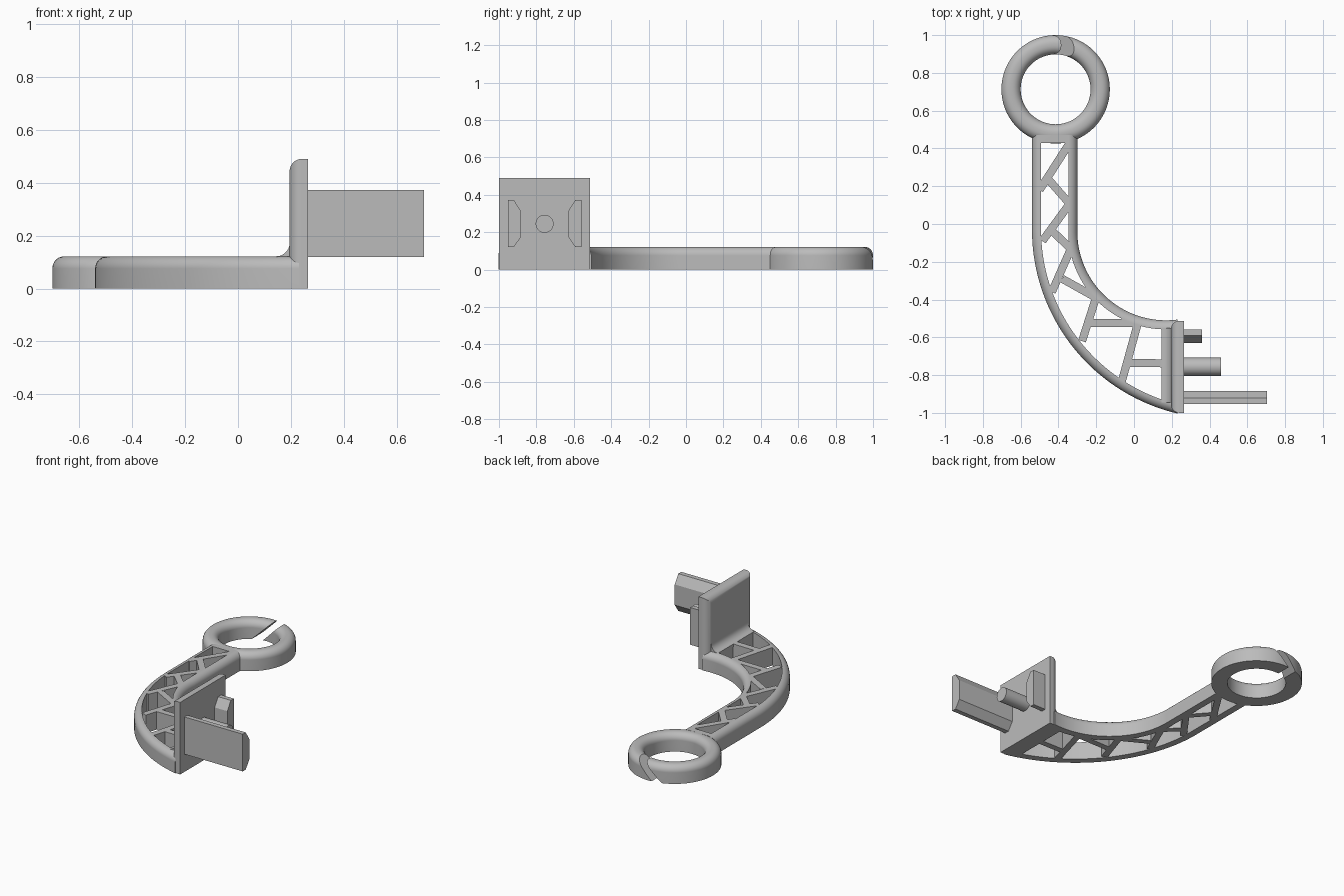
import bpy, bmesh, math
from mathutils import Vector

cube = bpy.data.objects.get("Cube")
if cube:
    bpy.data.objects.remove(cube, do_unlink=True)

H = 0.122       # thickness of arm and ring
ROUND = 0.046   # radius of rounded edges

grey = bpy.data.materials.new("plain grey")
grey.use_nodes = True
grey.diffuse_color = (0.5, 0.5, 0.5, 1)
grey.node_tree.nodes["Principled BSDF"].inputs["Base Color"].default_value = (0.5, 0.5, 0.5, 1)


def finish(name, bm):
    bmesh.ops.recalc_face_normals(bm, faces=bm.faces)
    mesh = bpy.data.meshes.new(name)
    bm.to_mesh(mesh)
    bm.free()
    mesh.materials.append(grey)
    ob = bpy.data.objects.new(name, mesh)
    bpy.context.collection.objects.link(ob)
    return ob


def loft(name, sections, closed=False):
    """Skin a row of equal cross-sections, capped at the ends unless closed."""
    bm = bmesh.new()
    rows = [[bm.verts.new(p) for p in s] for s in sections]
    pairs = list(zip(rows, rows[1:]))
    if closed:
        pairs.append((rows[-1], rows[0]))
    else:
        bm.faces.new(rows[0])
        bm.faces.new(rows[-1])
    n = len(rows[0])
    for a, b in pairs:
        for i in range(n):
            j = (i + 1) % n
            bm.faces.new((a[i], a[j], b[j], b[i]))
    return finish(name, bm)


def activate(ob):
    bpy.ops.object.select_all(action='DESELECT')
    ob.select_set(True)
    bpy.context.view_layer.objects.active = ob


def cut(ob, cutter):
    activate(ob)
    mod = ob.modifiers.new("cut", 'BOOLEAN')
    mod.operation, mod.solver, mod.object = 'DIFFERENCE', 'EXACT', cutter
    bpy.ops.object.modifier_apply(modifier=mod.name)
    bpy.data.objects.remove(cutter, do_unlink=True)


def smooth(ob):
    activate(ob)
    bpy.ops.object.shade_smooth_by_angle(angle=math.radians(30))
    mod = ob.modifiers.new("normals", 'WEIGHTED_NORMAL')
    mod.keep_sharp = True


def rounding(steps=7):
    """(inset, height) pairs of the rounded upper edge, from side to top."""
    angles = [math.pi / 2 * i / steps for i in range(steps + 1)]
    return [(ROUND * (1 - math.cos(a)), H - ROUND * (1 - math.sin(a))) for a in angles]


# Arm: straight run, then two arcs that widen towards the plate
def arm_edge(cx, cy, radius, y_top, x_end, steps=48):
    sweep = math.acos((cx - x_end) / radius)
    pts = [(cx - radius, y_top)]
    for i in range(steps + 1):
        a = math.pi + sweep * i / steps
        pts.append((cx + radius * math.cos(a), cy + radius * math.sin(a)))
    return pts


def outer_edge(inset, y_top, x_end):
    return arm_edge(0.46, -0.03, 1 - inset, y_top, x_end)


def inner_edge(inset, y_top, x_end):
    return arm_edge(0.17, -0.04, 0.47 + inset, y_top, x_end)


def arm_body(name, profile, y_top, x_end):
    lines = [[(x, y, z) for x, y in outer_edge(d, y_top, x_end)] for d, z in profile]
    lines += [[(x, y, z) for x, y in inner_edge(d, y_top, x_end)] for d, z in reversed(profile)]
    return loft(name, list(zip(*lines)))


arm = arm_body("truss_arm", [(0, 0)] + rounding(), 0.47, 0.23)
core = arm_body("truss_opening", [(0.048, -0.05), (0.048, 0.2)], 0.43, 0.147)

# Truss bars are left standing in the opening
bars = [
    (-.34, .43, -.50, .18), (-.455, .238, -.33, .095),
    (-.335, .115, -.485, -.09), (-.43, -.04, -.315, -.15),
    (-.325, -.11, -.435, -.36), (-.38, -.29, -.21, -.385),
    (-.195, -.37, -.275, -.62), (-.235, -.525, .03, -.525),
    (.03, -.49, -.065, -.835), (-.025, -.735, .18, -.738),
]
for x1, y1, x2, y2 in bars:
    a, b = Vector((x1, y1, 0)), Vector((x2, y2, 0))
    along = (b - a).normalized()
    side = Vector((-along.y, along.x, 0)) * 0.021
    low, high = Vector((0, 0, -0.1)), Vector((0, 0, 0.3))
    ends = [[p - side + low, p + side + low, p + side + high, p - side + high]
            for p in (a, b)]
    cut(core, loft("bar", ends))
cut(arm, core)
smooth(arm)

# Ring with rounded top and a slanted slit
R_OUT, R_IN = 0.287, 0.185
profile = [(R_OUT, 0)] + [(R_OUT - d, z) for d, z in rounding()]
profile += [(R_IN + d, z) for d, z in reversed(rounding())] + [(R_IN, 0)]
sections = []
for i in range(96):
    a = math.tau * i / 96
    sections.append([(-0.415 + r * math.cos(a), 0.713 + r * math.sin(a), z) for r, z in profile])
ring = loft("ring", sections, closed=True)
slit = [[(x + z - H, y, z) for x, z in ((-.385, -.1), (-.318, -.1), (-.318, .2), (-.385, .2))]
        for y in (0.82, 1.1)]
cut(ring, loft("slit", slit))
smooth(ring)

# Upright plate, rounded on the side towards the arm
bm = bmesh.new()
bmesh.ops.create_cube(bm, size=1)
for v in bm.verts:
    v.co = (0.23 + v.co.x * 0.07, -0.756 + v.co.y * 0.487, 0.245 + v.co.z * 0.49)
rounded = [e for e in bm.edges
           if all(v.co.x < 0.2 for v in e.verts) and any(v.co.z > 0.4 for v in e.verts)]
bmesh.ops.bevel(bm, geom=rounded, offset=ROUND, segments=7, profile=0.5, affect='EDGES')
smooth(finish("mounting_plate", bm))

# Concave fillet between arm and plate
F = 0.05
curve = [(0.145 + F * math.sin(a), H + F * (1 - math.cos(a)))
         for a in [math.pi / 2 * i / 7 for i in range(8)]]
curve += [(0.21, H + F), (0.21, H - 0.02), (0.145, H - 0.02)]
smooth(loft("plate_fillet", [[(x, y, z) for x, z in curve] for y in (-0.945, -0.55)]))

# Pair of chamfered prongs, mirrored about the pin
prong = [(.197, .12), (.165, .12), (.127, .174), (.127, .314), (.165, .373), (.197, .373)]
for name, sign, tip in (("long_prong", -1, 0.703), ("short_prong", 1, 0.36)):
    loft(name, [[(x, -0.756 + sign * y, z) for y, z in prong] for x in (0.25, tip)])

# Round pin
circle = [(0.048 * math.cos(math.tau * i / 48), 0.048 * math.sin(math.tau * i / 48))
          for i in range(48)]
smooth(loft("round_pin", [[(x, -0.756 + y, 0.245 + z) for y, z in circle] for x in (0.25, 0.46)]))
